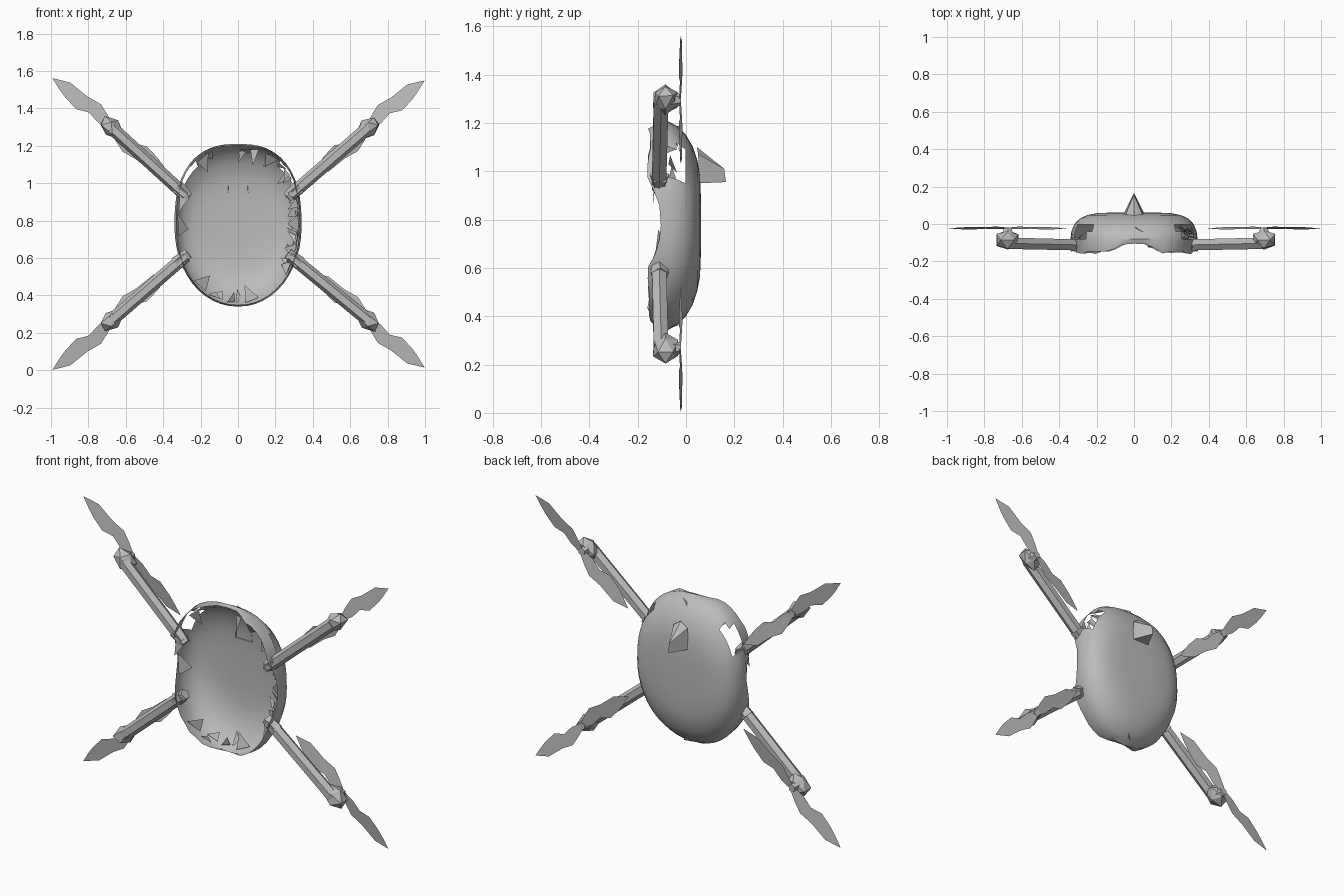
import bpy, bmesh, random
from math import sin, cos, pi
from mathutils import Vector

random.seed(4)
cube = bpy.data.objects.get("Cube")
if cube:
    bpy.data.objects.remove(cube, do_unlink=True)

grey = bpy.data.materials.new("plain_grey")
grey.use_nodes = True
grey.diffuse_color = (0.5, 0.5, 0.5, 1)
grey.node_tree.nodes["Principled BSDF"].inputs["Base Color"].default_value = (0.5, 0.5, 0.5, 1)

MID_Z = 0.775


def finish(bm, name):
    mesh = bpy.data.meshes.new(name)
    bm.to_mesh(mesh)
    bm.free()
    mesh.materials.append(grey)
    ob = bpy.data.objects.new(name, mesh)
    bpy.context.collection.objects.link(ob)
    return ob


def power(v, p):
    return (1 if v >= 0 else -1) * abs(v) ** p


def outline(a, sx, sz, y):
    """Point on the body outline: squarish above, rounder below."""
    p = 0.8 if sin(a) > 0 else 0.96
    return Vector((0.34 * sx * power(cos(a), p), y, MID_Z + 0.435 * sz * power(sin(a), p)))


def rim_depth(a):
    """The open rim is cut back at the sides, top and bottom."""
    return -0.1 - 0.053 * min(1, max(0, 2.2 * abs(sin(2 * a)) - 0.5))


# Body shell: a shallow bowl, open to the front
SEG = 48
bm = bmesh.new()
rings = []
for sx, sz, y in [(0.3, 0.25, 0.062), (0.58, 0.48, 0.058), (0.74, 0.62, 0.047),
                  (0.86, 0.75, 0.028), (0.94, 0.87, -0.002), (0.985, 0.95, -0.04),
                  (1, 1, -0.08), (0.97, 0.98, None)]:
    ring = []
    for i in range(SEG):
        a = 2 * pi * i / SEG
        depth = rim_depth(a) + random.uniform(-0.008, 0.008) if y is None else y
        ring.append(bm.verts.new(outline(a, sx, sz, depth)))
    rings.append(ring)
bm.faces.new(rings[0])
for r0, r1 in zip(rings, rings[1:]):
    for i in range(SEG):
        j = (i + 1) % SEG
        bm.faces.new((r0[i], r0[j], r1[j], r1[i]))
bmesh.ops.recalc_face_normals(bm, faces=bm.faces)
# Side openings above the upper arms
holes = []
for f in bm.faces:
    c = f.calc_center_median()
    if 0.96 < c.z < 1.09 and -0.085 < c.y < -0.02 and abs(c.x) > 0.2:
        holes.append(f)
bmesh.ops.delete(bm, geom=holes, context='FACES')
shell = finish(bm, "body_shell")
bpy.context.view_layer.objects.active = shell
shell.select_set(True)
bpy.ops.object.shade_smooth_by_angle(angle=0.7)
shell.select_set(False)

# Torn flakes around the inside of the rim, denser on the left side
bm = bmesh.new()
for k in range(48):
    a = random.uniform(-0.7, 0.7) if k % 2 else random.uniform(0, 2 * pi)
    y = random.uniform(rim_depth(a), -0.04)
    inner = random.uniform(0.74, 0.9)
    spots = [(a, 0.96, y),
             (a + random.uniform(0.1, 0.25), 0.94, y + random.uniform(-0.02, 0.03)),
             (a + random.uniform(0, 0.2), inner, y + random.uniform(0, 0.05))]
    bm.faces.new([bm.verts.new(outline(b, s, s, d)) for b, s, d in spots])
finish(bm, "rim_flakes")

# Back fin: a small hollow-looking wedge with a flat underside
bm = bmesh.new()
base = [bm.verts.new(p) for p in [(-0.055, 0.055, 0.95), (0.055, 0.055, 0.95),
                                  (0.045, 0.05, 1.07), (0, 0.045, 1.1), (-0.045, 0.05, 1.07)]]
low_tip = bm.verts.new((0, 0.165, 0.955))
high_tip = bm.verts.new((0, 0.158, 1.01))
bm.faces.new((base[0], base[1], low_tip))
for s in (1, -1):
    outer, upper = (base[1], base[2]) if s > 0 else (base[0], base[4])
    bm.faces.new((outer, upper, high_tip, low_tip))
    bm.faces.new((upper, base[3], high_tip))
bmesh.ops.recalc_face_normals(bm, faces=bm.faces)
finish(bm, "back_fin")


def bar(bm, p, q, r0, r1, sides):
    """Tapered bar from p to q."""
    p, q = Vector(p), Vector(q)
    made = bmesh.ops.create_cone(bm, cap_ends=True, segments=sides, radius1=r0, radius2=r1,
                                 depth=(q - p).length)["verts"]
    turn = (q - p).to_track_quat('Z', 'Y')
    for v in made:
        v.co = turn @ v.co + (p + q) / 2


# Blade outline: distance from the hub, sideways offset
BLADE = [(0, -0.015), (0.07, -0.025), (0.14, -0.015), (0.2, -0.045), (0.28, -0.035), (0.33, -0.022),
         (0.395, 0), (0.31, 0.043), (0.2, 0.045), (0.12, 0.06), (0.06, 0.04), (0, 0.015)]


def build_rotor(side, up):
    label = ("upper" if up > 0 else "lower") + ("_left" if side > 0 else "_right")
    hub = Vector((0.695 if side > 0 else -0.675, -0.085, 1.295 if up > 0 else 0.268))
    along = Vector((side * 0.766, 0, up * 0.643))
    across = Vector((-side * 0.643, 0, up * 0.766))

    # Arm with a slightly thicker sleeve where it meets the shell
    bm = bmesh.new()
    root = Vector((side * 0.28, -0.112, 0.935 if up > 0 else 0.61))
    bar(bm, root, hub + Vector((0, -0.018, 0)), 0.034, 0.035, 6)
    bar(bm, root - along * 0.02, root.lerp(hub, 0.12), 0.03, 0.04, 5)
    finish(bm, label + "_arm")

    # Faceted motor hub, longer along the arm, with a spindle
    bm = bmesh.new()
    for v in bmesh.ops.create_icosphere(bm, subdivisions=1, radius=0.064)["verts"]:
        p = v.co * random.uniform(0.85, 1.05)
        v.co = hub + along * p.x * 1.2 + across * p.z * 0.85 + Vector((0, p.y * 0.92, 0))
    bar(bm, hub, hub + Vector((0, 0.065, 0)), 0.045, 0.022, 6)
    finish(bm, label + "_motor")

    # Two thin blades, one outward and one back along the arm
    bm = bmesh.new()
    reach = 1 if side > 0 else 1.05
    for flip in (1, -1):
        pts = []
        for u, v in BLADE:
            p = hub + flip * (along * u * reach + across * v)
            p.y = -0.023 + 0.15 * v
            pts.append(bm.verts.new(p))
        bm.faces.new(pts)
    finish(bm, label + "_propeller")


for side in (1, -1):
    for up in (1, -1):
        build_rotor(side, up)
